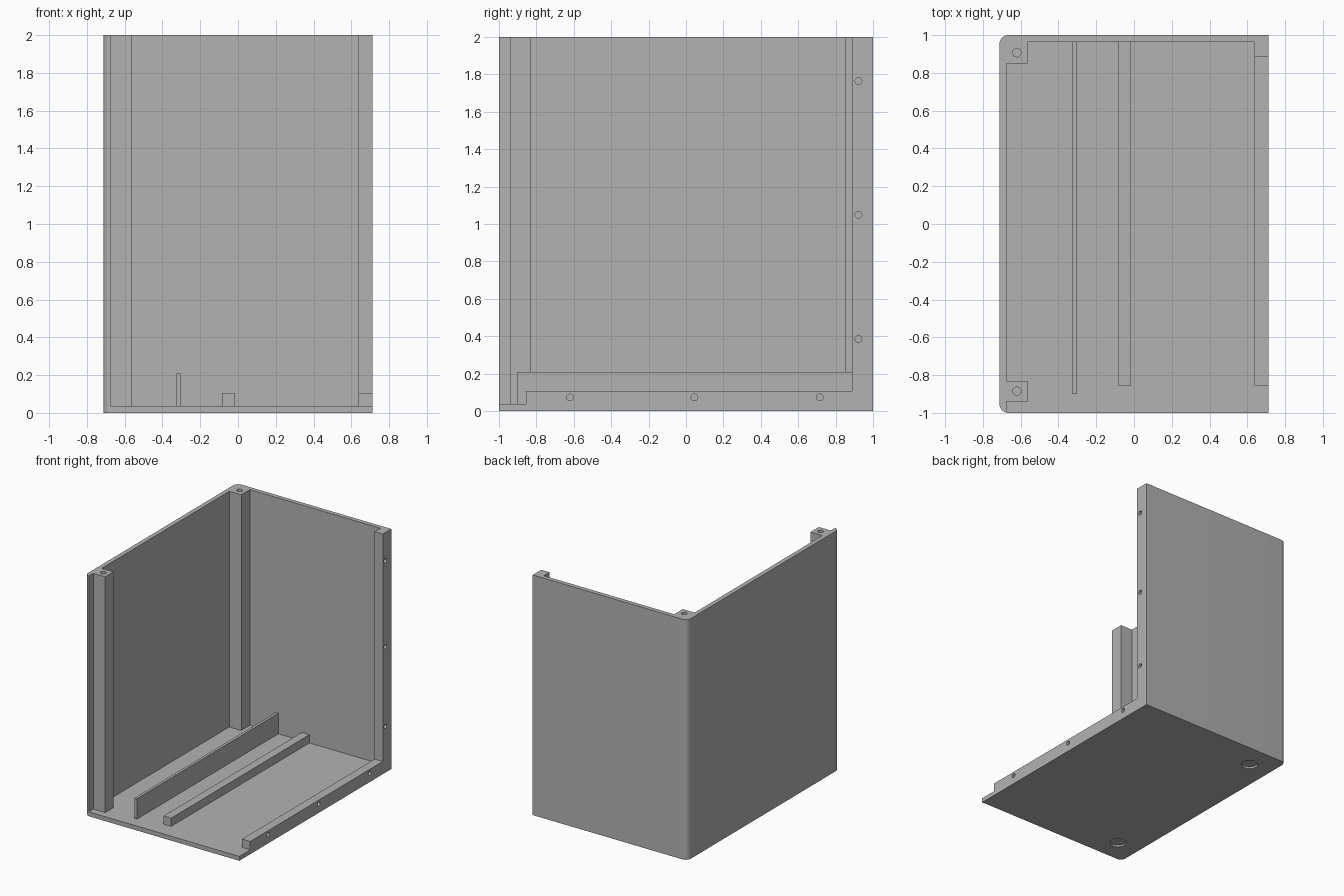
import bpy, bmesh, math
from mathutils import Matrix, Vector

if "Cube" in bpy.data.objects:
    bpy.data.objects.remove(bpy.data.objects["Cube"], do_unlink=True)

mat = bpy.data.materials.new("mid_grey")
mat.use_nodes = True
grey = (0.45, 0.45, 0.45, 1)
mat.diffuse_color = grey
mat.node_tree.nodes["Principled BSDF"].inputs["Base Color"].default_value = grey

X, Y, H = 0.712, 1.0, 2.0      # half width, half depth, height
WALL = 0.037                   # panel thickness
IN = X - WALL                  # inner face of the side wall
BACK = Y - WALL                # inner face of the back wall
SINK = 0.02                    # how far parts bite into the panels


def finish(name, bm):
    bmesh.ops.recalc_face_normals(bm, faces=bm.faces)
    mesh = bpy.data.meshes.new(name)
    bm.to_mesh(mesh)
    bm.free()
    mesh.materials.append(mat)
    ob = bpy.data.objects.new(name, mesh)
    bpy.context.collection.objects.link(ob)
    return ob


def box(name, x0, x1, y0, y1, z0, z1):
    bm = bmesh.new()
    bmesh.ops.create_cube(bm, size=1)
    lo, hi = Vector((x0, y0, z0)), Vector((x1, y1, z1))
    for v in bm.verts:
        v.co = (lo + hi) / 2 + v.co * (hi - lo)
    return finish(name, bm)


def cylinder(name, centre, radius, depth, axis="Z"):
    bm = bmesh.new()
    turn = Matrix.Rotation(math.pi / 2, 4, "Y") if axis == "X" else Matrix()
    bmesh.ops.create_cone(bm, cap_ends=True, segments=32, radius1=radius, radius2=radius,
                          depth=depth, matrix=Matrix.Translation(centre) @ turn)
    return finish(name, bm)


def combine(target, part, operation):
    part.hide_render = True
    mod = target.modifiers.new(operation.lower(), "BOOLEAN")
    mod.operation, mod.solver, mod.object = operation, "EXACT", part
    bpy.context.view_layer.objects.active = target
    bpy.ops.object.modifier_apply(modifier=mod.name)
    bpy.data.objects.remove(part, do_unlink=True)


# Case block with its two side corners rounded
bm = bmesh.new()
bmesh.ops.create_cube(bm, size=1)
for v in bm.verts:
    v.co = (v.co.x * 2 * X, v.co.y * 2 * Y, (v.co.z + 0.5) * H)
corners = [e for e in bm.edges if all(v.co.x < 0 for v in e.verts)
           and abs(e.verts[0].co.z - e.verts[1].co.z) > 1]
bmesh.ops.bevel(bm, geom=corners, offset=0.047, segments=8, profile=0.5, affect="EDGES")
case = finish("open_case", bm)

# Hollow it out, leaving floor, side wall and back wall
combine(case, box("hollow", -IN, 1, -1.2, BACK, WALL, 2.2), "DIFFERENCE")

# Corner posts, the mounting flange and the mounting rail
EDGE = 0.637
for args in [("back_post", -IN - SINK, -0.565, 0.85, BACK + SINK, SINK, H),
             ("front_post", -IN - SINK, -0.565, -0.94, -0.83, SINK, H),
             ("flange", EDGE, X, 0.888, BACK + SINK, SINK, H),
             ("rail", EDGE, X, -0.856, BACK + SINK, SINK, 0.106)]:
    combine(case, box(*args), "UNION")

# Screw holes in the post tops, rail and flange
for y in (-0.885, 0.907):
    combine(case, cylinder("hole", (-0.62, y, H), 0.022, 0.4), "DIFFERENCE")
side_holes = [(y, 0.073) for y in (-0.62, 0.045, 0.715)]
side_holes += [(0.922, z) for z in (0.385, 1.05, 1.765)]
for y, z in side_holes:
    combine(case, cylinder("hole", (X, y, z), 0.018, 0.12, "X"), "DIFFERENCE")

# Round recesses for the feet under the floor
for y in (-0.8, 0.8):
    combine(case, cylinder("recess", (-0.51, y, 0), 0.064, 0.03), "DIFFERENCE")

# Merge flush faces left by the joins
bm = bmesh.new()
bm.from_mesh(case.data)
bmesh.ops.remove_doubles(bm, verts=bm.verts, dist=0.0001)
bmesh.ops.dissolve_limit(bm, angle_limit=math.radians(0.5), verts=bm.verts, edges=bm.edges)
bm.to_mesh(case.data)
bm.free()

# Tall divider and low bar standing on the floor
box("tall_divider", -0.325, -0.302, -0.90, BACK, WALL, 0.208)
box("low_bar", -0.086, -0.016, -0.856, BACK, WALL, 0.106)

# Smooth the rounded corners and holes only
bpy.ops.object.select_all(action="DESELECT")
case.select_set(True)
bpy.context.view_layer.objects.active = case
bpy.ops.object.shade_smooth_by_angle(angle=math.radians(30))
